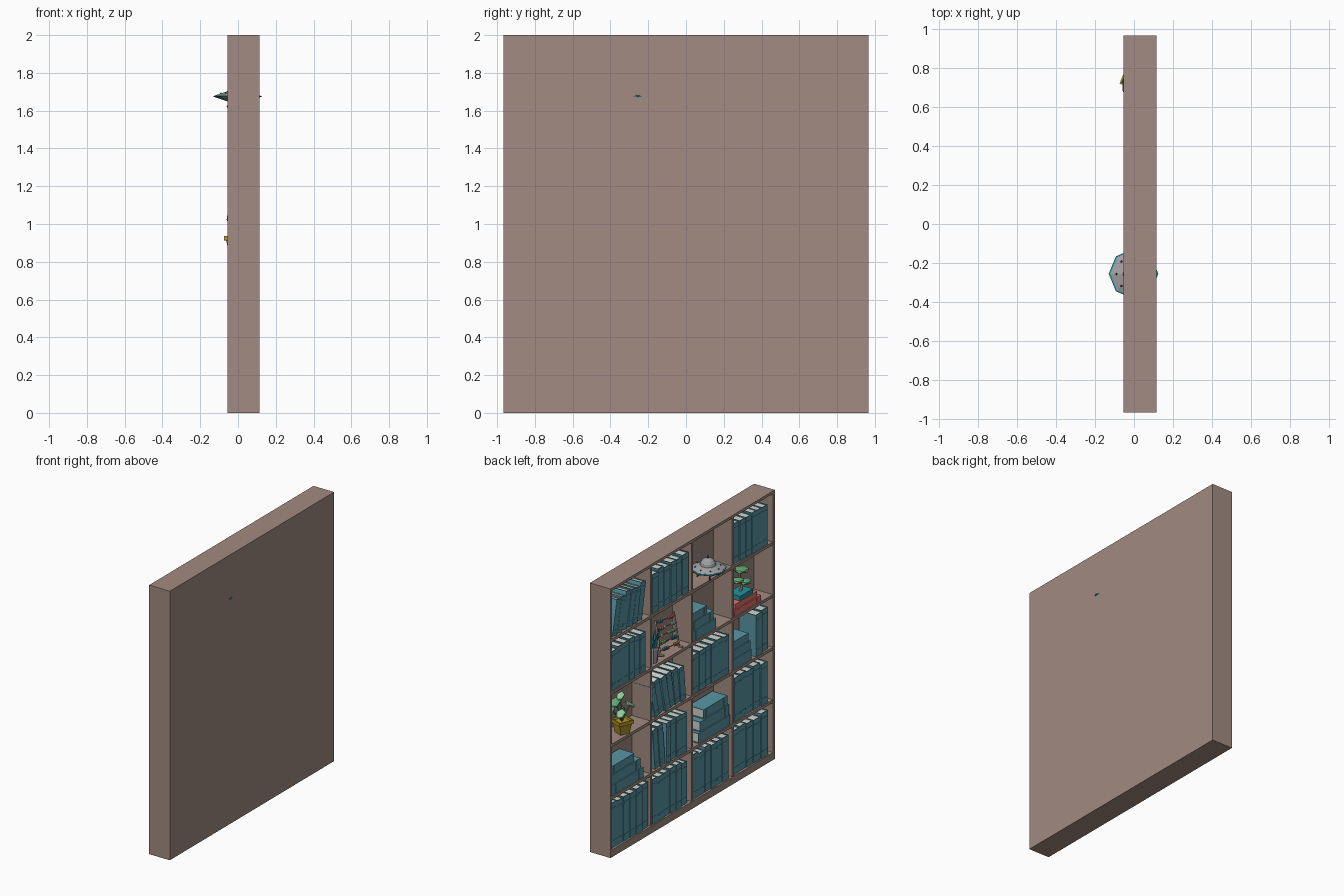
import bpy, bmesh, math, random
from mathutils import Matrix, Vector

if "Cube" in bpy.data.objects:
    bpy.data.objects.remove(bpy.data.objects["Cube"])

random.seed(4)
T, R = Matrix.Translation, Matrix.Rotation


def mat(name, r, g, b):
    m = bpy.data.materials.new(name)
    m.diffuse_color = (r, g, b, 1)
    m.use_nodes = True
    m.node_tree.nodes["Principled BSDF"].inputs["Base Color"].default_value = m.diffuse_color
    return m


WOOD = mat("wood", .36, .26, .22)
COVER = mat("book_cover", .10, .31, .38)
PAGES = mat("pages", .62, .66, .62)
RED = mat("red", .75, .17, .14)
GREEN = mat("leaf_green", .12, .38, .18)
LIGHT_GREEN = mat("light_leaf", .3, .62, .35)
YELLOW = mat("ochre", .45, .31, .02)
TEAL = mat("teal", .02, .28, .32)
GREY = mat("metal", .35, .36, .37)
DARK = mat("dark", .04, .05, .06)


def finish(name, bm, mats, matrix=Matrix()):
    me = bpy.data.meshes.new(name)
    bm.to_mesh(me)
    bm.free()
    for m in mats:
        me.materials.append(m)
    ob = bpy.data.objects.new(name, me)
    ob.matrix_world = matrix
    bpy.context.collection.objects.link(ob)
    return ob


def box(bm, lo, hi, idx=0):
    lo, hi = Vector(lo), Vector(hi)
    m = T((lo + hi) / 2) @ Matrix.Diagonal((*(hi - lo), 1))
    for v in bmesh.ops.create_cube(bm, size=1, matrix=m)["verts"]:
        for f in v.link_faces:
            f.material_index = idx


def lathe(name, pts, n, m, loc, turn=0.0):
    """Faceted solid of revolution from (radius, z) points."""
    bm = bmesh.new()
    rings = [[bm.verts.new((r * math.cos(turn + k * math.tau / n), r * math.sin(turn + k * math.tau / n), z))
              for k in range(n)] for r, z in pts]
    for a, b in zip(rings, rings[1:]):
        for k in range(n):
            bm.faces.new((a[k], a[(k + 1) % n], b[(k + 1) % n], b[k]))
    bm.faces.new(rings[0][::-1])
    bm.faces.new(rings[-1])
    return finish(name, bm, [m], T(loc))


def rod(name, a, b, r, m, n=6, r2=None):
    a, b = Vector(a), Vector(b)
    bm = bmesh.new()
    bmesh.ops.create_cone(bm, cap_ends=True, segments=n, radius1=r, radius2=r if r2 is None else r2,
                          depth=(b - a).length)
    return finish(name, bm, [m], T((a + b) / 2) @ (b - a).to_track_quat('Z', 'Y').to_matrix().to_4x4())


def blob(name, loc, scale, m, rot=Matrix(), sub=1):
    bm = bmesh.new()
    bmesh.ops.create_icosphere(bm, subdivisions=sub, radius=1)
    return finish(name, bm, [m], T(loc) @ rot @ Matrix.Diagonal((*scale, 1)))


# Shelf carcass: open side faces -x
XF, XB, W = -.055, .115, .965
FLOORS = [1.619, 1.228, .837, .446, .055]
bm = bmesh.new()
box(bm, (XB - .012, -W, 0), (XB, W, 2))
for s in (-1, 1):
    box(bm, (XF, min(s * W, s * (W - .02)), 0), (XB, max(s * W, s * (W - .02)), 2))
box(bm, (XF, -W, 1.98), (XB, W, 2))
box(bm, (XF, -W, 0), (XB, W, .055))
finish("bookcase_frame", bm, [WOOD])
bm = bmesh.new()
for z in FLOORS[:-1]:
    box(bm, (XF + .004, -W + .01, z - .022), (XB - .005, W - .01, z))
for y in (-.48, 0, .48):
    box(bm, (XF + .004, y - .01, .03), (XB - .005, y + .01, 1.99))
finish("shelf_boards", bm, [WOOD])


# Hardback book: local x = depth (spine at 0), y = thickness, z = height
def book(name, t, h, matrix, d=.14, side=1, cover=COVER):
    bm = bmesh.new()
    c, o = .005, 0 if side > 0 else -t
    box(bm, (0, o, 0), (d, o + c, h))
    box(bm, (0, o + t - c, 0), (d, o + t, h))
    box(bm, (0, o + c, 0), (c, o + t - c, h))
    box(bm, (c, o + c, .006), (d - .005, o + t - c, h - .006), 1)
    for f in (.12, .85):
        box(bm, (-.002, o + .004, h * f), (c, o + t - .004, h * f + .012))
    return finish(name, bm, [cover, PAGES], matrix)


def book_row(cell, y, n, height, width, leans=()):
    """Upright books from y towards -y; positive lean tips the top towards -y."""
    for k in range(n):
        t = width / n * random.uniform(.9, 1.06)
        a = leans[k] if k < len(leans) else 0
        h = height * random.uniform(.95, 1.03)
        step = t / math.cos(a)
        base = y - step if a >= 0 else y
        book(f"book_{cell}_{k + 1}", t - .003, h,
             T((XF + .008 + random.uniform(0, .01), base, floor(cell))) @ R(a, 4, 'X'),
             side=1 if a >= 0 else -1)
        y -= step


def floor(cell):
    return FLOORS[int(cell[0])]


def stack(cell, books, cover=COVER):
    """Lying books, each (centre y, length, thickness)."""
    z = floor(cell)
    for k, (y, l, t) in enumerate(books):
        book(f"lying_book_{cell}_{k + 1}", t - .001, l, T((XF + .01 + .006 * k, y - l / 2, z + t)) @ R(-math.pi / 2, 4, 'X'),
             d=.14 - .008 * k, cover=cover)
        z += t
    return z


# Upright rows, cell key = row then column (column 0 at +y)
book_row("00", .93, 6, .27, .36, [.2, .2, .2, .19, .19, .18])
book_row("01", .46, 6, .30, .42)
book_row("03", -.50, 6, .30, .40)
book_row("10", .935, 6, .30, .41)
book_row("21", .43, 6, .26, .37, [-.24, -.22, -.2, -.16, -.12, -.1])
book_row("22", -.02, 6, .30, .43)
book_row("23", -.75, 2, .32, .16)
book_row("31", .42, 6, .30, .38, [-.1, -.1])
book_row("33", -.50, 5, .32, .40)
for c, n in enumerate((6, 6, 6, 5)):
    book_row(f"4{c}", .935 - .475 * c, n, .325, .425)

# Lying stacks
stack("12", [(-.155, .27, .075), (-.14, .25, .065), (-.11, .18, .06)])
stack("23", [(-.60, .21, .075), (-.60, .2, .065), (-.595, .18, .06)])
stack("30", [(.75, .37, .075), (.76, .34, .075), (.79, .27, .06)])
stack("32", [(-.27, .37, .075), (-.28, .34, .075), (-.30, .28, .07)])
top = stack("13", [(-.66, .31, .045), (-.65, .26, .04)], RED)

# Toy saucer
S = (-.0025, -.255, 0)
lathe("saucer_hull", [(.05, 1.648), (.119, 1.671), (.119, 1.681), (.05, 1.704)], 8, GREY, S)
lathe("saucer_rim", [(.112, 1.671), (.127, 1.672), (.127, 1.678), (.112, 1.681)], 8, TEAL, S)
lathe("saucer_dome", [(.055, 1.70), (.051, 1.72), (.038, 1.739), (.018, 1.75), (.004, 1.752)], 12, GREY, S)
rod("saucer_tip", (S[0], S[1], 1.75), (S[0], S[1], 1.772), .006, DARK, r2=.002)
for k in range(8):
    a = k * math.tau / 8
    blob("saucer_lamp", (S[0] + .088 * math.cos(a), S[1] + .088 * math.sin(a), 1.692), (.006, .006, .005), DARK)
for k in range(4):
    a = math.tau * (k + .5) / 4
    c, s = math.cos(a), math.sin(a)
    rod("saucer_leg", (S[0] + .05 * c, S[1] + .05 * s, 1.655), (S[0] + .075 * c, S[1] + .075 * s, 1.619), .005, DARK)

# Spiky plant in a grey pot
P = (0, .395, 1.228)
lathe("spiky_plant_pot", [(.036, 0), (.045, .10), (.05, .10), (.05, .12), (.04, .12), (.038, .108)], 8, GREY, P)
for k in range(9):
    a, tilt = k * 2.4, .018 + .004 * k % .035
    b = Vector((P[0] + .015 * math.cos(a), P[1] + .015 * math.sin(a), 1.335))
    rod("spiky_leaf", b, b + Vector((tilt * math.cos(a), tilt * math.sin(a), .10 + .012 * (k % 5))), .014, TEAL, 4, .002)

# Abacus, leaning back towards the shelf's rear wall
AM = T((-.015, .21, 1.234)) @ R(.1, 4, 'X') @ R(.25, 4, 'Y')
BEADS = [RED, TEAL, LIGHT_GREEN, PAGES]
for s in (-1, 1):
    rod("abacus_post", AM @ Vector((0, s * .11, 0)), AM @ Vector((0, s * .11, .25)), .008, WOOD, 4)
    rod("abacus_foot", AM @ Vector((-.03, s * .11, .005)), AM @ Vector((.05, s * .11, 0)), .007, WOOD, 4)
for k in range(5):
    z = .035 + .048 * k
    rod("abacus_rod", AM @ Vector((0, -.11, z)), AM @ Vector((0, .11, z)), .004, WOOD)
    for j in range(5):
        y = -.09 + .024 * j + (.06 if j > 1 + k % 3 else 0)
        blob("abacus_bead", AM @ Vector((0, y, z)), (.015, .011, .015), BEADS[(k + j // 3) % 4])

# Layered miniature tree on the red books
B = Vector((.015, -.66, top))
bm = bmesh.new()
box(bm, (-.05, -.075, 0), (.05, .075, .035))
finish("mini_tree_tray", bm, [TEAL], T(B))
trunk = [B + Vector(p) for p in ((0, 0, .03), (0, -.025, .08), (0, .015, .13), (0, 0, .19))]
for a, b in zip(trunk, trunk[1:]):
    rod("mini_tree_trunk", a, b, .010, WOOD, 6, .008)
for y, z, r in ((-.045, .09, .045), (.04, .13, .045), (0, .195, .055)):
    blob("mini_tree_foliage", B + Vector((-.01, y, z)), (r, r * 1.1, .018), GREEN)

# Leafy plant in a square ochre pot
L = (0, .75, .837)
lathe("leafy_plant_pot", [(.05, 0), (.068, .075), (.08, .075), (.08, .10), (.068, .10), (.064, .085)], 4, YELLOW, L, .4)
for k, (x, y, z, s) in enumerate(((-.03, .06, .17, .045), (.02, .05, .24, .05), (-.03, -.05, .20, .055),
                                  (.03, -.04, .16, .04), (0, .02, .28, .04), (.03, .09, .20, .04))):
    tip = Vector(L) + Vector((x, y, z))
    rod("leafy_plant_stem", (L[0], L[1], L[2] + .085), tip, .005, GREEN)
    blob("leafy_plant_leaf", tip, (s * .7, s, .01), LIGHT_GREEN if k % 2 == 0 else GREEN,
         R(-math.copysign(.5, y), 4, 'X') @ R(-.4, 4, 'Y'))
